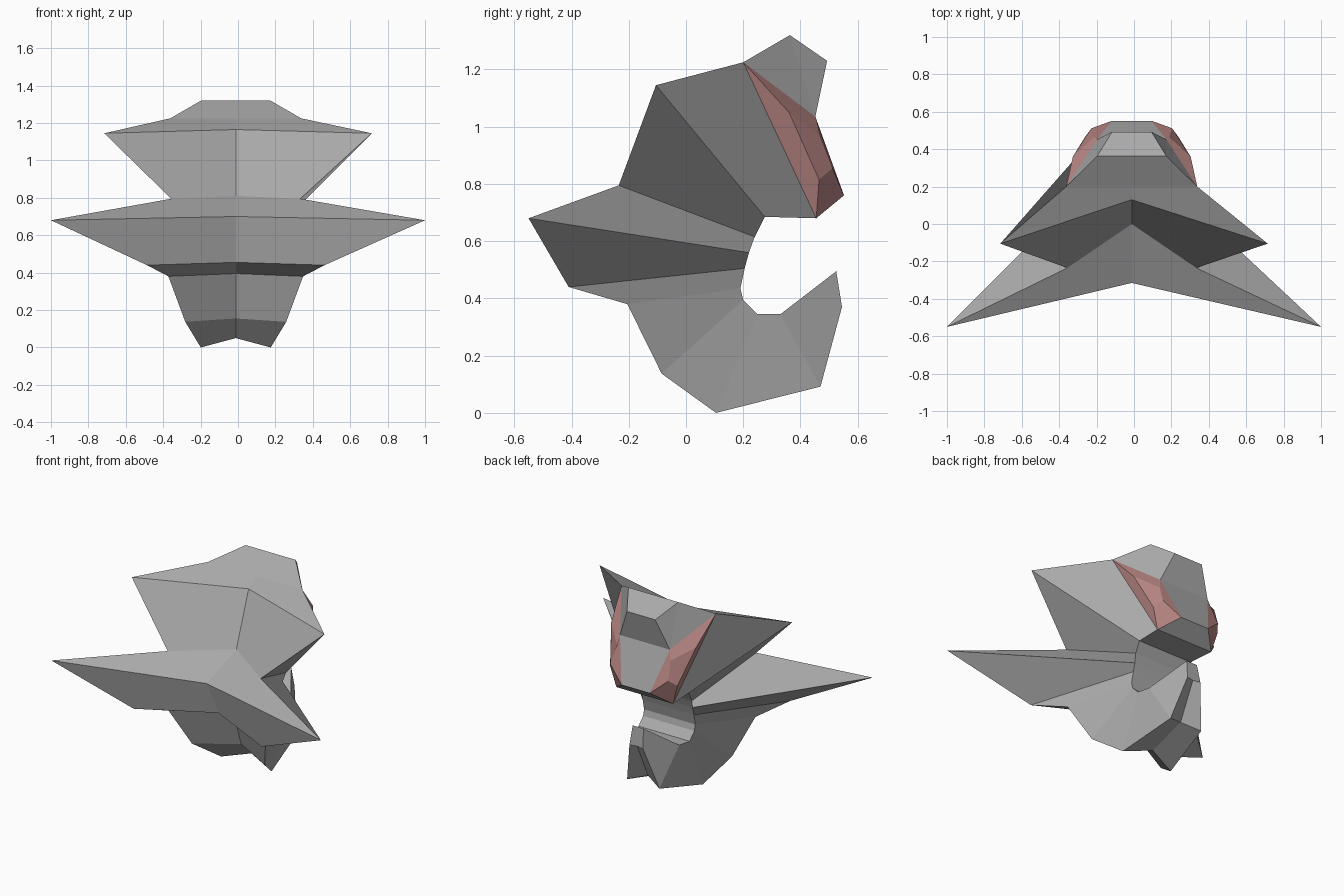
import bpy, bmesh

if "Cube" in bpy.data.objects:
    bpy.data.objects.remove(bpy.data.objects["Cube"])

def material(name, rgb):
    m = bpy.data.materials.new(name)
    m.diffuse_color = (*rgb, 1)
    m.use_nodes = True
    m.node_tree.nodes["Principled BSDF"].inputs["Base Color"].default_value = m.diffuse_color
    return m

GREY = material("stone grey", (0.40, 0.40, 0.40))
PINK = material("dusty pink", (0.47, 0.235, 0.225))
CX = -0.012  # the centre ridge sits slightly off the middle

bm = bmesh.new()

def pair(hw, y, z):
    """Left and right vertex."""
    shift = CX if hw < 0.7 else 0
    w = min(hw, 1 - abs(shift))
    return [bm.verts.new((s * w + shift, y, z)) for s in (-1, 1)]

def face(vs, mat=0):
    f = bm.faces.new(vs)
    f.material_index = mat
    return f

# Curled body: outer tip (half width, y, z), outer centre (y, z), inner edge (half width, y, z)
sections = [
    ((.35, .20, 1.225), (.20, 1.225), (.21, .455, .68)),
    ((.715, -.105, 1.145), (.13, 1.165), (.20, .275, .685)),
    ((.345, -.235, .795), (0, .81), (.20, .24, .615)),
    ((1.0, -.55, .68), (-.315, .70), (.19, .22, .56)),
    ((.475, -.41, .44), (-.19, .455), (.19, .205, .505)),
    ((.36, -.205, .38), (-.03, .395), (.19, .19, .435)),
    ((.27, -.085, .137), (.05, .155), (.19, .20, .395)),
    ((.187, .105, 0), (.16, .05), (.19, .25, .345)),
    ((.12, .47, .092), (.42, .13), (.17, .33, .345)),
    ((.05, .545, .37), (.535, .37), (.04, .525, .495)),
]
rings = []
for tip, ctr, inner in sections:
    tl, tr = pair(*tip)
    il, ir = pair(*inner)
    rings.append([tl, bm.verts.new((CX, *ctr)), tr, ir, il])
for a, b in zip(rings, rings[1:]):
    for i in range(5):
        j = (i + 1) % 5
        face([a[i], a[j], b[j], b[i]])
face(rings[-1])

# Head crest and face: rows running over the back of the head
first = rings[0]
brow = (first[0], first[2])
chin = (first[4], first[3])
rows = [pair(*p) for p in ((.185, .363, 1.32), (.105, .493, 1.23),
                           (.185, .452, 1.035), (.105, .552, .76))]
top, crown, cheek, mouth = rows
face([first[0], first[1], first[2], top[1], top[0]])
for a, b in zip(rows, rows[1:] + [chin]):
    face([a[0], a[1], b[1], b[0]])

# Raised pink side patches
bump = [pair(*p) for p in ((.315, .36, 1.05), (.20, .465, .97),
                           (.215, .512, .855), (.25, .465, .815))]
for s in (0, 1):
    face([brow[s], top[s], cheek[s]])
    face([top[s], crown[s], cheek[s]])
    outer = [brow[s], cheek[s], mouth[s], chin[s]]
    inner = [p[s] for p in bump]
    for i in range(4):
        j = (i + 1) % 4
        face([outer[i], outer[j], inner[j], inner[i]], 1)
    face(inner, 1)

bmesh.ops.recalc_face_normals(bm, faces=bm.faces)
mesh = bpy.data.meshes.new("curled_spiked_shell")
bm.to_mesh(mesh)
bm.free()
mesh.materials.append(GREY)
mesh.materials.append(PINK)
obj = bpy.data.objects.new("curled_spiked_shell", mesh)
bpy.context.collection.objects.link(obj)
